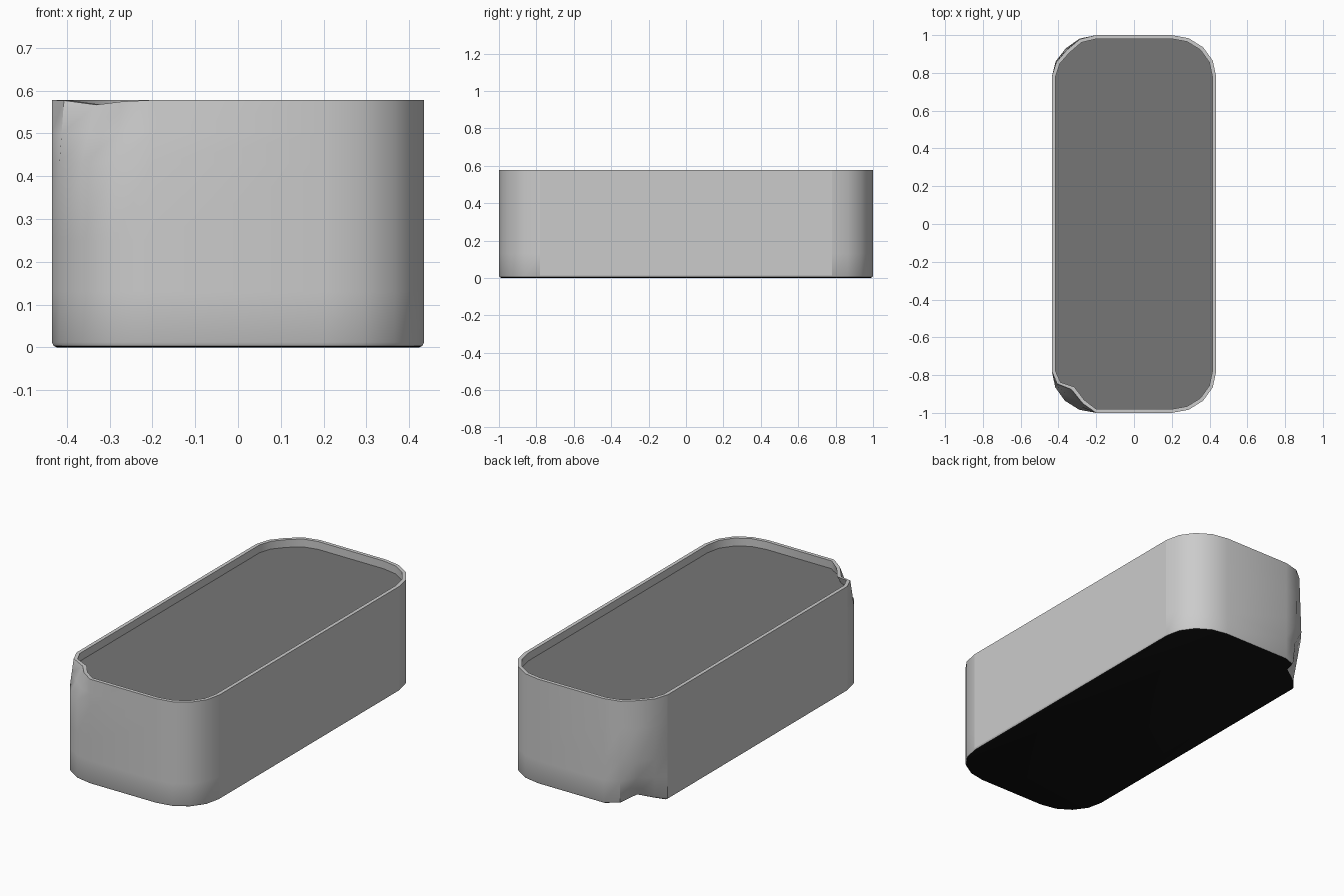
import bpy, bmesh, math
from mathutils import Vector

cube = bpy.data.objects.get("Cube")
if cube:
    bpy.data.objects.remove(cube, do_unlink=True)

HX, HY, H = 0.435, 1.0, 0.578      # half width, half length, height
CX, CY = 0.2, 0.78                 # centres of the corner arcs
SEG = 4                            # sides per corner
WALL = 0.02
SOIL_Z = 0.535


def material(name, value):
    m = bpy.data.materials.new(name)
    m.use_nodes = True
    colour = (value, value, value, 1)
    m.diffuse_color = colour
    m.node_tree.nodes["Principled BSDF"].inputs["Base Color"].default_value = colour
    return m


light_grey = material("light grey wall", 0.6)
dark_grey = material("dark grey filling", 0.18)
black = material("black underside", 0.005)


def dent(corner, k, z):
    """Push one front corner in at the rim and one back corner in at the foot."""
    spread = {1: 0.3, 2: 1.0, 3: 0.55}.get(k, 0)
    if corner == 2:
        w = spread * max(0, (z - 0.43) / (H - 0.43))
        return Vector((0.035, 0.06, -0.011 * w)) * w
    if corner == 1:
        w = spread * max(0, 1 - z / 0.25)
        top = spread * z / H
        return Vector((0.05 * w + 0.01 * top, -0.06 * w - 0.015 * top, 0.03 * w))
    return Vector()


def ring(bm, inset, z):
    """Rounded rectangle of vertices at one height."""
    verts = []
    for corner in range(4):
        sx = 1 if corner in (0, 3) else -1
        sy = 1 if corner < 2 else -1
        for k in range(SEG + 1):
            a = math.radians(90 * (corner + k / SEG))
            x = sx * CX + (HX - CX - inset) * math.cos(a)
            y = sy * CY + (HY - CY - inset) * math.sin(a)
            verts.append(bm.verts.new(Vector((x, y, z)) + dent(corner, k, z)))
    return verts


def finish(bm, name, mats):
    bm.normal_update()
    for f in bm.faces:
        f.smooth = True
    for e in bm.edges:
        if len(e.link_faces) == 2:
            side_line = all(abs(abs(v.co.x) - HX) < 0.001 for v in e.verts)
            e.smooth = e.calc_face_angle() < 0.6 and not side_line
    mesh = bpy.data.meshes.new(name)
    bm.to_mesh(mesh)
    bm.free()
    for m in mats:
        mesh.materials.append(m)
    ob = bpy.data.objects.new(name, mesh)
    bpy.context.collection.objects.link(ob)
    return ob


# Walls with rim, lip and rounded foot
bm = bmesh.new()
profile = [(0.012, 0), (0.004, 0.004), (0, 0.012), (0, 0.13), (0, 0.25), (0, 0.43),
           (0, 0.5), (0, H), (WALL, H), (WALL, SOIL_Z - 0.02)]
rings = [ring(bm, inset, z) for inset, z in profile]
n = len(rings[0])
for level, (low, high) in enumerate(zip(rings, rings[1:])):
    for i in range(n):
        j = (i + 1) % n
        f = bm.faces.new((low[i], low[j], high[j], high[i]))
        f.material_index = 1 if level == 0 else 0
under = bm.faces.new(list(reversed(rings[0])))
under.material_index = 1
finish(bm, "box_walls", [light_grey, black])

# Filling just below the rim
bm = bmesh.new()
bm.faces.new(ring(bm, WALL, SOIL_Z))
finish(bm, "filling", [dark_grey])
